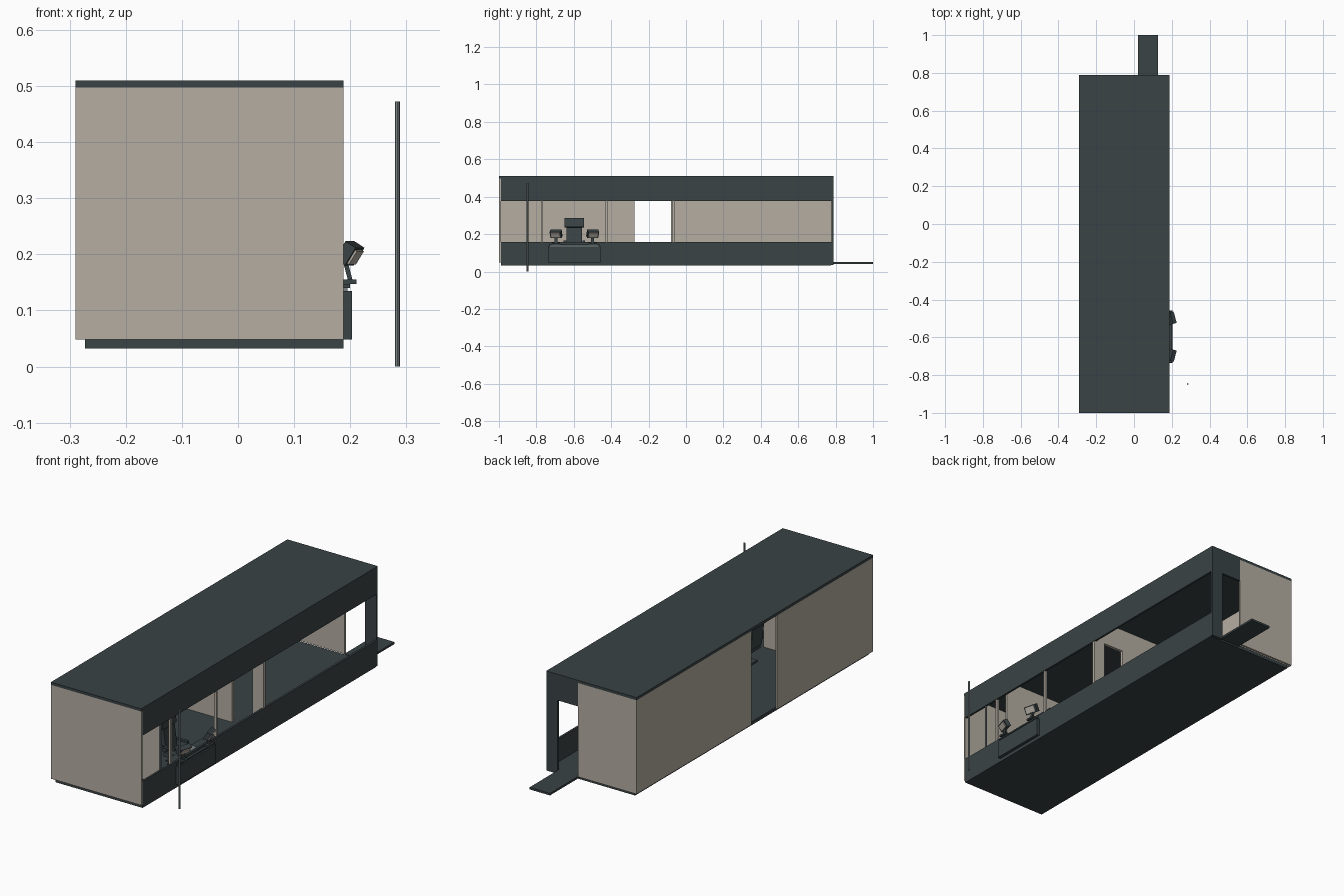
import bpy, math
from mathutils import Matrix, Vector

if "Cube" in bpy.data.objects:
    bpy.data.objects.remove(bpy.data.objects["Cube"])


def material(name, rgb):
    m = bpy.data.materials.new(name)
    m.diffuse_color = (*rgb, 1)
    m.use_nodes = True
    m.node_tree.nodes["Principled BSDF"].inputs["Base Color"].default_value = m.diffuse_color
    return m


DARK = material("dark_panel", (0.042, 0.056, 0.06))
BEIGE = material("beige_panel", (0.46, 0.42, 0.36))
GREY = material("grey_metal", (0.2, 0.23, 0.24))


def box(name, x, y, z, mat, matrix=None):
    """Box from (min, max) ranges, with an optional transform applied."""
    pts = [(a, b, c) for a in x for b in y for c in z]
    if matrix:
        pts = [matrix @ Vector(p) for p in pts]
    faces = [(0, 1, 3, 2), (4, 6, 7, 5), (0, 4, 5, 1),
             (2, 3, 7, 6), (0, 2, 6, 4), (1, 5, 7, 3)]
    me = bpy.data.meshes.new(name)
    me.from_pydata(pts, [], faces)
    me.materials.append(mat)
    ob = bpy.data.objects.new(name, me)
    bpy.context.collection.objects.link(ob)
    return ob


XL, XR, YF, YB = -0.29, 0.188, -1.0, 0.788
ZF, ZC, ZT = 0.048, 0.497, 0.51      # floor, ceiling and roof heights
SILL, HEAD = 0.158, 0.378            # long window
DOOR = (0.02, 0.128)                 # end door, across x
T = 0.01

# Floor, roof and entry platform
box("floor_base", (-0.273, XR), (-0.99, 0.775), (0.032, ZF), DARK)
box("roof", (XL, XR), (YF, YB), (ZC, ZT), DARK)
box("entry_platform", DOOR, (0.775, 1.0), (0.04, ZF + 0.002), DARK)

# Beige shell, with a full-height side door gap
box("front_wall", (XL, XR), (YF, YF + T), (ZF, ZC), BEIGE)
box("left_wall_front", (XL, XL + T), (YF + T, -0.275), (ZF, ZC), BEIGE)
box("left_wall_back", (XL, XL + T), (-0.08, YB), (ZF, ZC), BEIGE)
box("back_wall", (XL + T, DOOR[0]), (YB - T, YB), (ZF, ZC), BEIGE)

# Dark bands around the long window and the end door
box("window_sill_band", (XR - T, XR), (YF + T, YB - T), (0.034, SILL), DARK)
box("window_head_band", (XR - T, XR), (YF + T, YB - T), (HEAD, ZC), DARK)
box("back_corner_panel", (DOOR[1], XR), (YB - T, YB), (0.034, ZC), DARK)
box("back_door_header", DOOR, (YB - T, YB), (0.385, ZC), DARK)

# Interior partitions and window posts
box("middle_partition_left", (XL + T, DOOR[0]), (-0.075, -0.06), (ZF, ZC), BEIGE)
box("middle_partition_right", (DOOR[1], XR - 0.001), (-0.075, -0.06), (ZF, ZC), BEIGE)
box("middle_partition_header", DOOR, (-0.075, -0.06), (0.385, ZC), BEIGE)
box("front_partition", (XL + T, 0.125), (-0.775, -0.765), (ZF, ZC), BEIGE)
for i, y in enumerate((-0.775, -0.43)):
    box(f"window_post_{i}", (XR - 0.014, XR - 0.002), (y, y + T), (ZF, ZC), BEIGE)
box("thin_window_post", (0.178, 0.186), (-0.85, -0.844), (ZF, HEAD), GREY)

# Control desk, pushing out through the side
YC = -0.597
box("desk_body", (0.14, 0.203), (YC - 0.14, YC + 0.14), (ZF, 0.135), DARK)
box("desk_top", (0.13, 0.2), (YC - 0.135, YC + 0.135), (0.14, 0.147), DARK)
box("desk_neck", (0.14, 0.195), (YC - 0.13, YC + 0.13), (0.135, 0.14), GREY)
box("keyboard", (0.14, 0.17), (YC - 0.045, YC + 0.045), (0.147, 0.152), GREY)

# Tilted monitors on either side of the desk
for side, label in ((-1, "front"), (1, "back")):
    y = YC + side * 0.098
    box(f"{label}_monitor_base", (0.187, 0.211), (y - 0.022, y + 0.022), (0.147, 0.155), DARK)
    turn = (Matrix.Translation((0.199, y, 0.158))
            @ Matrix.Rotation(math.radians(-15), 4, 'Y'))
    box(f"{label}_monitor_stand", (-0.004, 0.004), (-0.008, 0.008), (-0.004, 0.04), DARK, turn)
    turn = (Matrix.Translation((0.199, y, 0.2))
            @ Matrix.Rotation(math.radians(side * 15), 4, 'Z')
            @ Matrix.Rotation(math.radians(32), 4, 'Y'))
    box(f"{label}_monitor_case", (-0.012, 0.010), (-0.031, 0.031), (-0.017, 0.02), DARK, turn)
    box(f"{label}_monitor_back", (0.010, 0.014), (-0.024, 0.024), (-0.013, 0.015), BEIGE, turn)

# Operator chair facing the window
box("chair_foot", (0.06, 0.12), (YC - 0.03, YC + 0.03), (ZF, 0.056), DARK)
box("chair_column", (0.083, 0.097), (YC - 0.007, YC + 0.007), (0.056, 0.11), GREY)
box("chair_seat", (0.055, 0.125), (YC - 0.045, YC + 0.045), (0.11, 0.132), DARK)
lean = Matrix.Translation((0.058, YC, 0.13)) @ Matrix.Rotation(math.radians(-8), 4, 'Y')
box("chair_back", (-0.01, 0.01), (-0.042, 0.042), (0, 0.105), DARK, lean)
box("chair_headrest", (-0.012, 0.014), (-0.052, 0.052), (0.108, 0.156), DARK, lean)
for side, label in ((-1, "front"), (1, "back")):
    y = YC + side * 0.05
    box(f"{label}_armrest", (0.06, 0.12), (y - 0.007, y + 0.007), (0.155, 0.165), DARK)

# Free-standing pole outside
bpy.ops.mesh.primitive_cylinder_add(vertices=8, radius=0.0046, depth=0.472,
                                    location=(0.284, -0.847, 0.236))
pole = bpy.context.object
pole.name = "outside_pole"
pole.data.materials.append(GREY)
